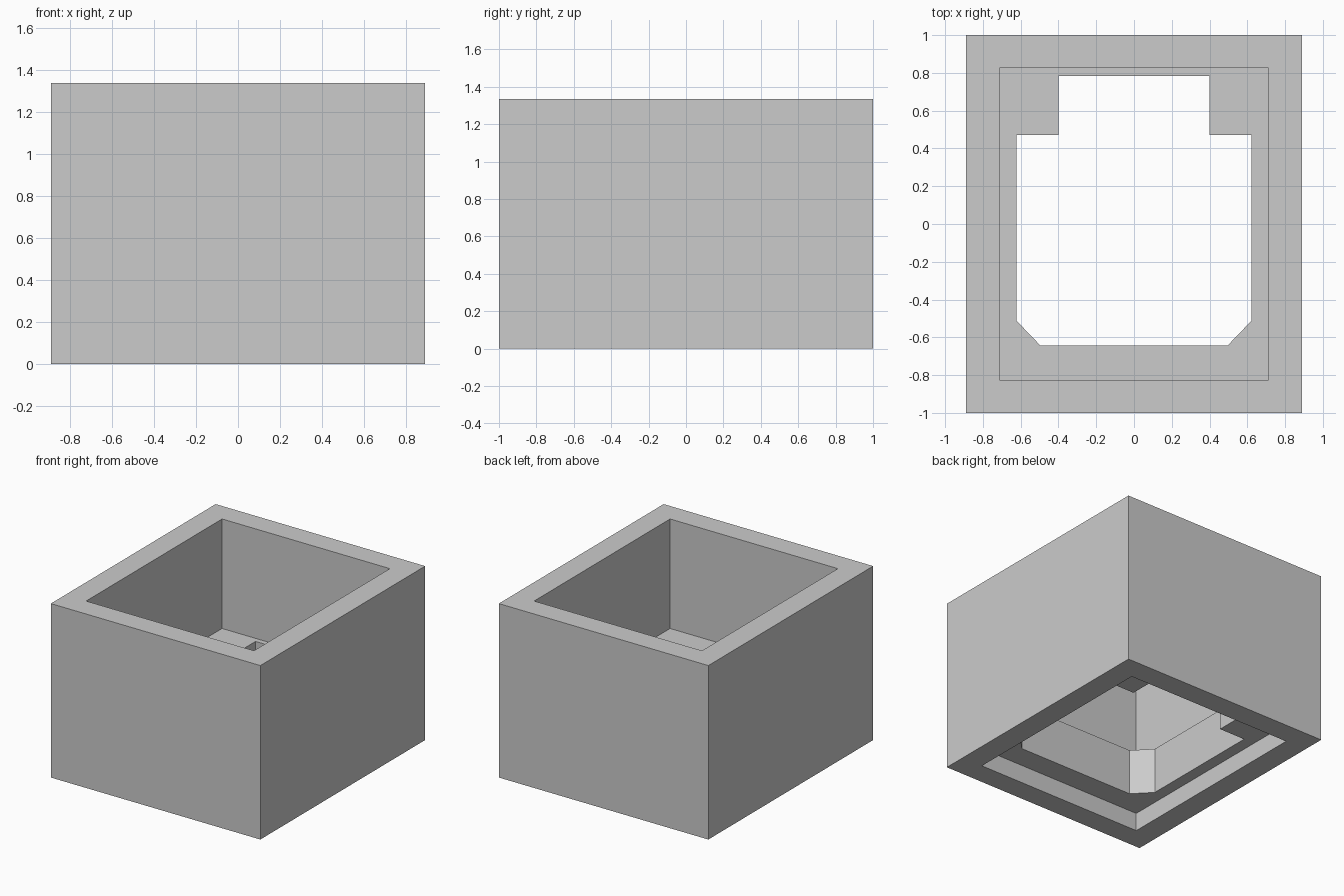
import bpy
import bmesh

# Remove the default cube only
default = bpy.data.objects.get("Cube")
if default:
    bpy.data.objects.remove(default, do_unlink=True)

HALF_X, HALF_Y, HEIGHT = 0.89, 1.0, 1.336
CAVITY_X, CAVITY_Y = 0.713, 0.825
LEDGE_BOTTOM, LEDGE_TOP = 0.14, 0.495

grey = bpy.data.materials.new("plain grey")
grey.use_nodes = True
colour = (0.6, 0.6, 0.6, 1.0)
grey.diffuse_color = colour
grey.node_tree.nodes["Principled BSDF"].inputs["Base Color"].default_value = colour


def prism(name, outline, z0, z1):
    """Solid made by raising a flat outline from z0 to z1."""
    bm = bmesh.new()
    base = bm.faces.new([bm.verts.new((x, y, z0)) for x, y in outline])
    top = bmesh.ops.extrude_face_region(bm, geom=[base])["geom"]
    moved = [v for v in top if isinstance(v, bmesh.types.BMVert)]
    bmesh.ops.translate(bm, verts=moved, vec=(0, 0, z1 - z0))
    bmesh.ops.recalc_face_normals(bm, faces=bm.faces)
    mesh = bpy.data.meshes.new(name)
    bm.to_mesh(mesh)
    bm.free()
    mesh.materials.append(grey)
    obj = bpy.data.objects.new(name, mesh)
    bpy.context.collection.objects.link(obj)
    return obj


def rectangle(x, y):
    return [(-x, -y), (x, -y), (x, y), (-x, y)]


def cut(target, cutter):
    """Subtract the cutter, apply the result and discard the cutter."""
    cutter.hide_render = True
    mod = target.modifiers.new("cut", 'BOOLEAN')
    mod.operation = 'DIFFERENCE'
    mod.solver = 'EXACT'
    mod.object = cutter
    bpy.context.view_layer.objects.active = target
    bpy.ops.object.modifier_apply(modifier=mod.name)
    bpy.data.objects.remove(cutter, do_unlink=True)


# Outer block
housing = prism("box_housing", rectangle(HALF_X, HALF_Y), 0, HEIGHT)

# Deep upper cavity and shallow underside recess
cavity = rectangle(CAVITY_X, CAVITY_Y)
cut(housing, prism("upper_cavity_cutter", cavity, LEDGE_TOP, HEIGHT + 0.2))
cut(housing, prism("lower_recess_cutter", cavity, -0.2, LEDGE_BOTTOM))

# Opening through the ledge: chamfered front corners, narrower rear bay
side = [(0.497, -0.642), (0.622, -0.512), (0.622, 0.471), (0.4, 0.471), (0.4, 0.784)]
opening = side + [(-x, y) for x, y in reversed(side)]
cut(housing, prism("ledge_opening_cutter", opening, LEDGE_BOTTOM - 0.05, LEDGE_TOP + 0.05))
